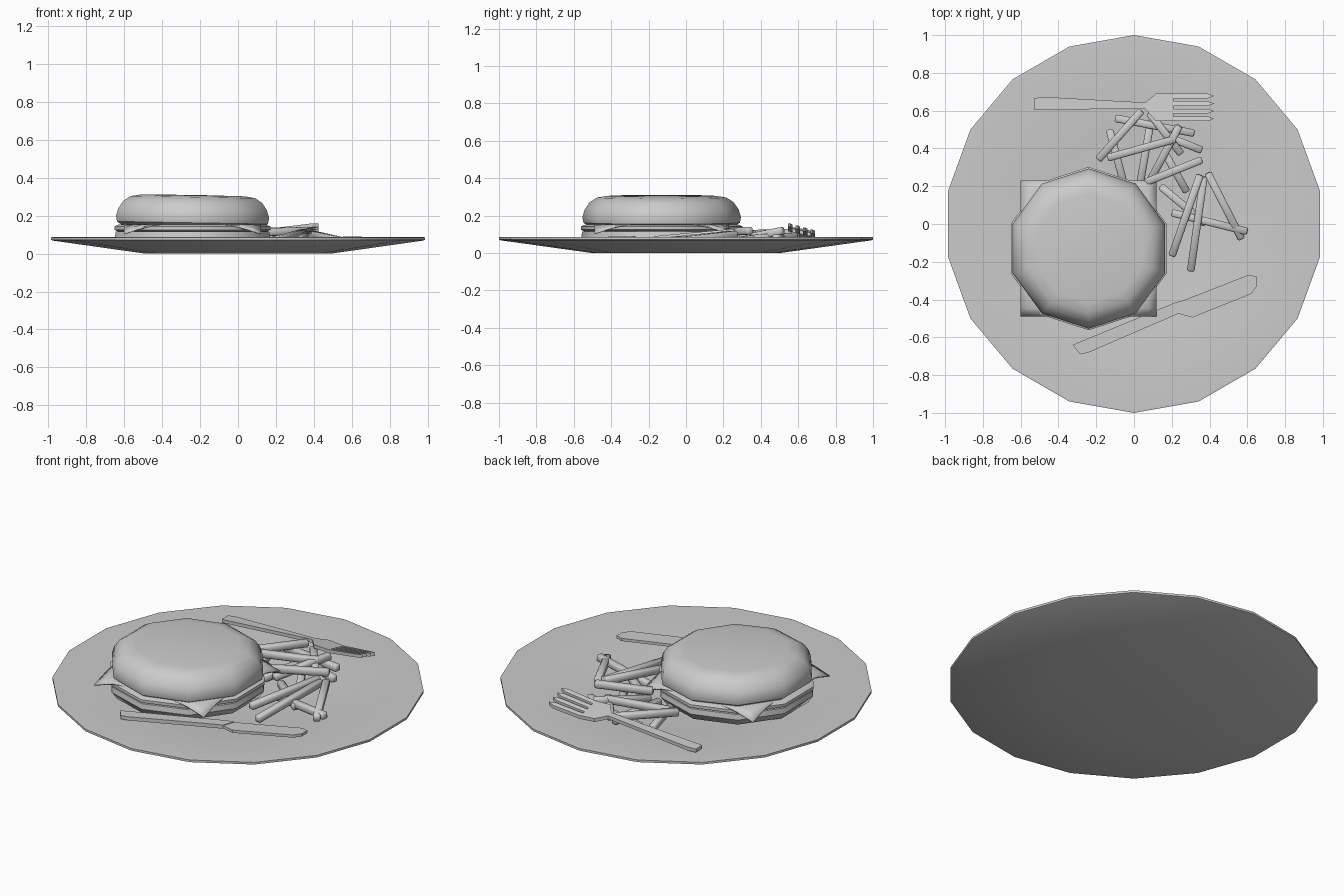
import bpy, bmesh, math
from mathutils import Vector, Matrix

if "Cube" in bpy.data.objects:
    bpy.data.objects.remove(bpy.data.objects["Cube"], do_unlink=True)

GREY = (0.6, 0.6, 0.6, 1)
mat = bpy.data.materials.new("plain_grey")
mat.use_nodes = True
mat.diffuse_color = GREY
mat.node_tree.nodes["Principled BSDF"].inputs["Base Color"].default_value = GREY


def finish(name, bm, angle=None):
    """Turn a bmesh into a named object with the shared material."""
    bmesh.ops.recalc_face_normals(bm, faces=bm.faces)
    mesh = bpy.data.meshes.new(name)
    bm.to_mesh(mesh)
    bm.free()
    mesh.materials.append(mat)
    ob = bpy.data.objects.new(name, mesh)
    bpy.context.collection.objects.link(ob)
    if angle:
        bpy.ops.object.select_all(action='DESELECT')
        ob.select_set(True)
        bpy.context.view_layer.objects.active = ob
        bpy.ops.object.shade_smooth_by_angle(angle=math.radians(angle))
    return ob


def lathe(name, profile, sides, angle, loc=(0, 0, 0), tilt=0):
    """Spin a (radius, height) profile, with one corner pointing to +y."""
    bm = bmesh.new()
    rings = []
    for r, z in profile:
        n = sides if r > 0 else 1
        rings.append([bm.verts.new((r * math.sin(i * math.tau / sides),
                                    r * math.cos(i * math.tau / sides), z))
                      for i in range(n)])
    for a, b in zip(rings, rings[1:]):
        for i in range(sides):
            j = (i + 1) % sides
            quad = [a[i % len(a)], a[j % len(a)], b[j % len(b)], b[i % len(b)]]
            bm.faces.new(list(dict.fromkeys(quad)))
    ob = finish(name, bm, angle)
    ob.location = loc
    ob.rotation_euler.y = tilt
    return ob


def slab(bm, outline, thick, height):
    """Extrude an outline into a slab whose height follows a function."""
    low = [bm.verts.new((x, y, height(x, y))) for x, y in outline]
    high = [bm.verts.new(v.co + Vector((0, 0, thick))) for v in low]
    bm.faces.new(low)
    bm.faces.new(high)
    for i in range(len(low)):
        j = (i + 1) % len(low)
        bm.faces.new((low[i], low[j], high[j], high[i]))


# Plate: shallow dish with a thin rim
lathe("plate", [(0, 0), (0.5, 0), (0.99, 0.068), (1, 0.072), (1, 0.085),
                (0.985, 0.087), (0.5, 0.02), (0, 0.02)], 18, 30)

# Burger: two bun halves around a patty
CENTRE = Vector((-0.24, -0.13, 0))
lathe("bottom_bun", [(0, 0.02), (0.32, 0.02), (0.4, 0.045), (0.43, 0.085),
                     (0.425, 0.115), (0.39, 0.122), (0, 0.122)], 10, 40, CENTRE)
lathe("patty", [(0, 0.115), (0.41, 0.115), (0.432, 0.125), (0.432, 0.142),
                (0.41, 0.152), (0, 0.152)], 10, 40, CENTRE)
lathe("top_bun", [(0, -0.01), (0.39, -0.008), (0.418, 0.01), (0.424, 0.04),
                  (0.412, 0.08), (0.385, 0.12), (0.345, 0.145),
                  (0.29, 0.154), (0, 0.157)], 10, 45,
      CENTRE + Vector((0, 0, 0.152)), math.radians(1))

# Cheese: thin square slice with drooping corners
bm = bmesh.new()
bmesh.ops.create_grid(bm, x_segments=16, y_segments=16, size=0.36)
for v in bm.verts:
    r = v.co.xy.length
    v.co.z = 0.152 - max(0, r - 0.42) * 0.5
cheese = finish("cheese_slice", bm, 40)
cheese.location = CENTRE
solid = cheese.modifiers.new("thickness", 'SOLIDIFY')
solid.thickness = 0.008

# Fries: (start x, y, z, end x, y, z)
fries = [
    (-0.19, 0.34, 0.10, 0.04, 0.60, 0.11),
    (-0.14, 0.35, 0.10, 0.22, 0.45, 0.11),
    (-0.10, 0.56, 0.07, 0.32, 0.48, 0.08),
    (0.08, 0.59, 0.09, 0.25, 0.37, 0.08),
    (0.08, 0.22, 0.06, 0.24, 0.52, 0.12),
    (0.06, 0.22, 0.11, 0.36, 0.34, 0.12),
    (0.16, 0.47, 0.06, 0.36, 0.39, 0.06),
    (-0.13, 0.50, 0.05, -0.05, 0.20, 0.05),
    (0.09, 0.55, 0.05, 0.03, 0.20, 0.05),
    (0.16, 0.38, 0.08, 0.28, 0.17, 0.05),
    (0.14, 0.20, 0.05, 0.38, 0.00, 0.05),
    (0.20, -0.17, 0.07, 0.35, 0.26, 0.11),
    (0.30, -0.25, 0.05, 0.37, 0.25, 0.10),
    (0.39, 0.27, 0.10, 0.57, -0.08, 0.06),
    (0.20, 0.06, 0.05, 0.60, -0.04, 0.07),
]
for n, f in enumerate(fries):
    a, b = Vector(f[:3]), Vector(f[3:])
    bm = bmesh.new()
    bmesh.ops.create_cube(bm, size=1)
    bmesh.ops.scale(bm, vec=(0.04, 0.04, (b - a).length), verts=bm.verts)
    bmesh.ops.bevel(bm, geom=bm.edges[:], offset=0.007, segments=1, affect='EDGES')
    turn = (b - a).to_track_quat('Z', 'Y').to_matrix().to_4x4()
    bmesh.ops.transform(bm, matrix=Matrix.Translation((a + b) / 2) @ turn, verts=bm.verts)
    finish(f"fry_{n + 1}", bm, 50)


# Fork: sloping handle, broad neck and four tines
def fork_height(x, y):
    if x < 0.06:
        z = 0.075 + (x + 0.53) * 0.06
    elif x < 0.21:
        z = 0.11 - (x - 0.06) * 0.07
    else:
        z = 0.10 + (x - 0.21) * 0.1
    return z - (y - 0.62) * 0.3 * min(1, max(0, x + 0.53))


bm = bmesh.new()
slab(bm, [(-0.53, 0.605), (0.06, 0.61), (0.06, 0.643), (-0.48, 0.673), (-0.53, 0.665)],
     0.02, fork_height)
slab(bm, [(0.06, 0.61), (0.115, 0.545), (0.21, 0.545), (0.21, 0.69),
          (0.115, 0.69), (0.06, 0.643)], 0.02, fork_height)
for i in range(4):
    y = 0.545 + i * 0.04
    slab(bm, [(0.21, y), (0.39, y), (0.425, y + 0.0125), (0.39, y + 0.025),
              (0.21, y + 0.025)], 0.02, fork_height)
finish("fork", bm)

# Knife: straight handle with a wider blade
bm = bmesh.new()
slab(bm, [(-0.325, -0.64), (-0.285, -0.69), (-0.24, -0.68), (0.235, -0.475),
          (0.26, -0.405), (0.22, -0.415), (-0.29, -0.625)], 0.022, lambda x, y: 0.064)
slab(bm, [(0.235, -0.475), (0.31, -0.495), (0.62, -0.37), (0.65, -0.33),
          (0.65, -0.28), (0.61, -0.268), (0.26, -0.405)], 0.016,
     lambda x, y: 0.066 + (x - 0.235) * 0.02)
finish("knife", bm)
